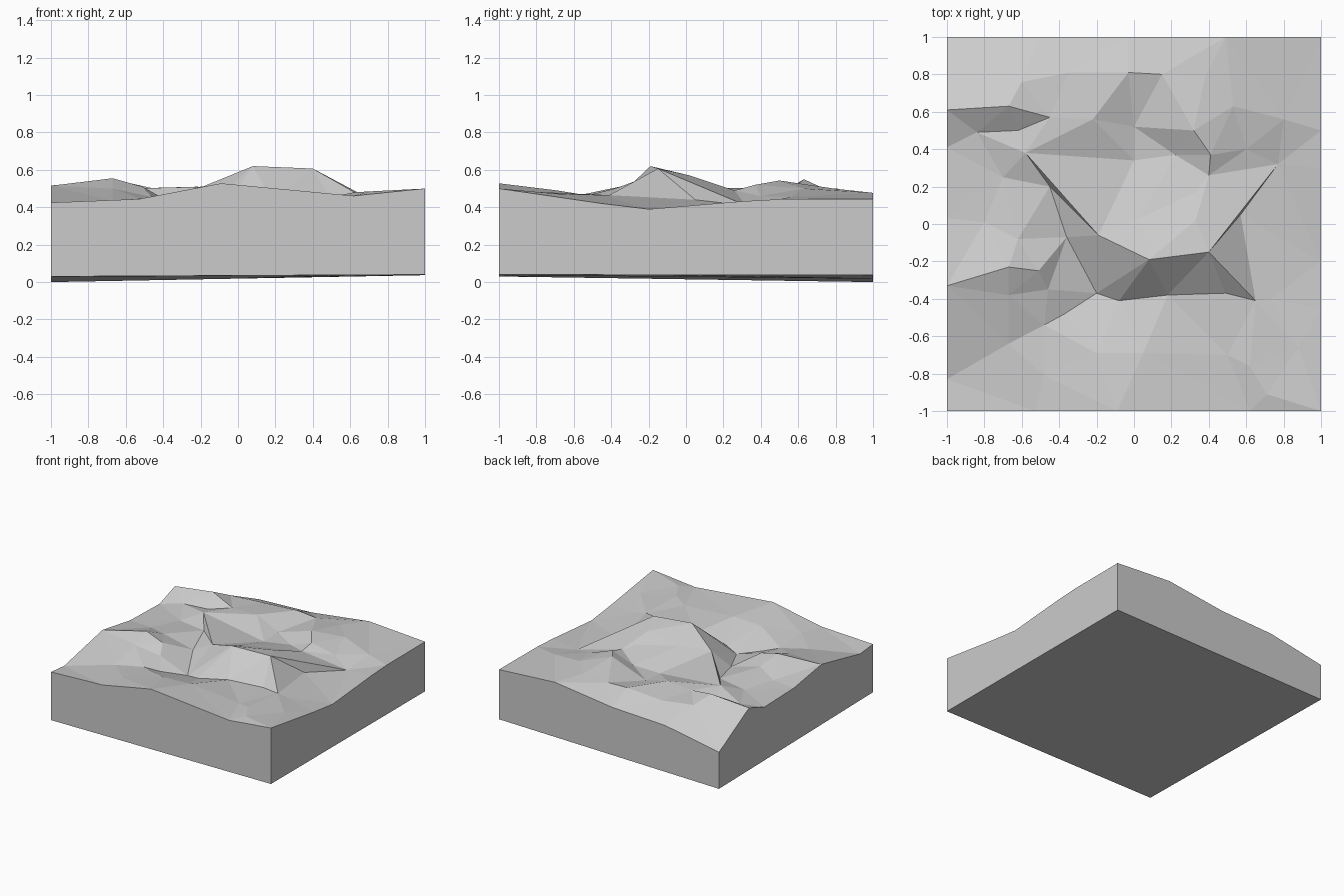
import bpy
import bmesh
from mathutils import Vector
from mathutils.geometry import delaunay_2d_cdt

if "Cube" in bpy.data.objects:
    bpy.data.objects.remove(bpy.data.objects["Cube"])

# Rim heights along each side of the block
left = [(-1, .425), (-.83, .41), (-.33, .515), (.03, .457), (.41, .447), (.61, .516)]
front = [(-.53, .444), (-.09, .528), (.62, .461)]
right = [(-1, .5), (-.45, .42), (-.2, .39), (.3, .432), (.5, .443)]
back = [(-1, .30), (-.51, .39), (-.03, .41), (.49, .477), (1, .445)]
rim = ([(-1, y, z) for y, z in left] + [(x, -1, z) for x, z in front] +
       [(1, y, z) for y, z in right] + [(x, 1, z) for x, z in back])

# Crest lines and gullies: neighbouring points are joined by an edge
ridge = [(-.58, .38, .5), (-.19, -.06, .51), (.08, -.19, .62), (.4, -.15, .607),
         (.77, .32, .41)]
ridge_foot = [(-.36, -.07, .425), (-.2, -.37, .37), (-.08, -.41, .395), (.18, -.38, .44),
              (.49, -.37, .455), (.65, -.41, .465)]
north_step = [(-.22, .56, .51), (0, .52, .44), (.32, .5, .543), (.41, .37, .52),
              (.4, .26, .49), (.33, .17, .51), (.33, .02, .57)]
north_foot = [(0, .34, .43), (.22, .37, .45)]
north_rise = [(-.67, .63, .55), (-.6, .76, .49), (-.35, .81, .48), (-.03, .81, .5),
              (.15, .8, .49), (.38, .79, .5), (.53, .63, .5)]
west_foot = [(-.84, .49, .46), (-.62, .5, .47), (-.45, .57, .5)]
west_gully = [(-.7, .25, .45), (-.45, .2, .455), (-.62, -.08, .49)]
west_knoll = [(-.67, -.23, .555), (-.51, -.25, .51), (-.46, -.35, .455)]
south_west = [(-.67, -.38, .5), (-.67, -.64, .435), (-.48, -.54, .43), (-.37, -.48, .40)]
loose = [(-.8, .01, .46), (-.48, -.81, .45), (-.2, -.69, .48), (.05, -.69, .49),
         (.5, -.7, .455), (.62, -.76, .48), (.88, -.66, .47), (.71, -.91, .485),
         (.73, -.4, .45), (.03, .03, .53), (.57, .05, .44), (.6, .4, .46),
         (.8, .56, .455)]

points = list(rim)
edges = []
for chain in (ridge, ridge_foot, north_step, north_foot, north_rise,
              west_foot, west_gully, west_knoll, south_west):
    start = len(points)
    points += chain
    edges += [(i, i + 1) for i in range(start, len(points) - 1)]
points += loose

# Triangulate the faceted ground surface
flat = [Vector(p[:2]) for p in points]
verts, _, faces, source, _, _ = delaunay_2d_cdt(flat, edges, [], 0, 1e-5)
bm = bmesh.new()
ground = [bm.verts.new(points[s[0]]) for s in source]
for f in faces:
    bm.faces.new([ground[i] for i in f])
bmesh.ops.recalc_face_normals(bm, faces=bm.faces)


# Slightly tilted underside, lowest at the back left corner
def base_height(x, y):
    u, v = (x + 1) / 2, (y + 1) / 2
    return .03 * (1 - v) * (1 - u) + .04 * u * (1 - v) + .037 * u * v


# Drop the rim to make the walls, then close the bottom
border = [e for e in bm.edges if e.is_boundary]
result = bmesh.ops.extrude_edge_only(bm, edges=border)["geom"]
for v in (g for g in result if isinstance(g, bmesh.types.BMVert)):
    v.co.z = base_height(v.co.x, v.co.y)
bmesh.ops.holes_fill(bm, edges=[e for e in bm.edges if e.is_boundary], sides=0)
bmesh.ops.recalc_face_normals(bm, faces=bm.faces)

mesh = bpy.data.meshes.new("terrain_block")
bm.to_mesh(mesh)
bm.free()
bpy.context.collection.objects.link(bpy.data.objects.new("terrain_block", mesh))
